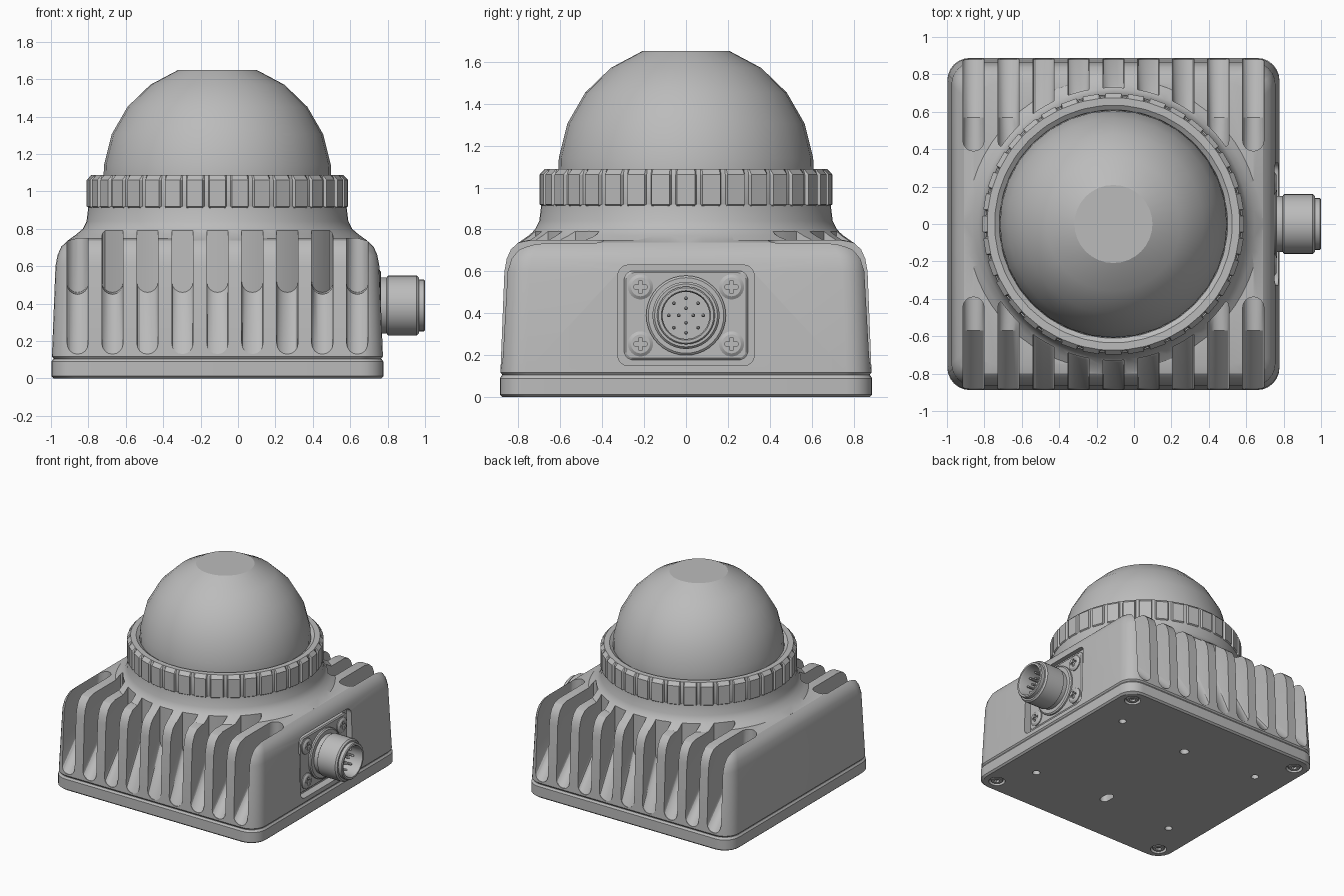
import bpy, bmesh
from math import sin, cos, tau, sqrt, radians
from mathutils import Matrix

if "Cube" in bpy.data.objects:
    bpy.data.objects.remove(bpy.data.objects["Cube"])

grey = bpy.data.materials.new("housing_grey")
grey.use_nodes = True
grey.diffuse_color = (0.5, 0.5, 0.5, 1)
grey.node_tree.nodes["Principled BSDF"].inputs["Base Color"].default_value = (0.5, 0.5, 0.5, 1)

CX = -0.11                                   # centre of the housing in x
UP = Matrix.Translation((CX, 0, 0))
# socket frame: local x, y, z become world y, z, x
SIDE = Matrix(((0, 0, 1, 0), (1, 0, 0, 0), (0, 1, 0, 0.39), (0, 0, 0, 1)))


def add_loft(bm, loops, mat=UP, closed=False):
    """Skin a list of equal loops; cap the ends unless closed on itself."""
    rows = [[bm.verts.new(mat @ Matrix.Translation(p).to_translation()) for p in lp] for lp in loops]
    n = len(rows[0])
    pairs = list(zip(rows, rows[1:] + rows[:1])) if closed else list(zip(rows, rows[1:]))
    for a, b in pairs:
        for i in range(n):
            j = (i + 1) % n
            bm.faces.new((a[i], a[j], b[j], b[i]))
    if not closed:
        bm.faces.new(rows[0][::-1])
        bm.faces.new(rows[-1])


def finish(name, bm):
    bmesh.ops.recalc_face_normals(bm, faces=bm.faces)
    me = bpy.data.meshes.new(name)
    bm.to_mesh(me)
    bm.free()
    me.materials.append(grey)
    ob = bpy.data.objects.new(name, me)
    bpy.context.collection.objects.link(ob)
    return ob


def loft(name, loops, mat=UP, closed=False):
    bm = bmesh.new()
    add_loft(bm, loops, mat, closed)
    return finish(name, bm)


def circle(r, z, n=32, x=0, y=0):
    return [(x + r * cos(tau * i / n), y + r * sin(tau * i / n), z) for i in range(n)]


def turned(profile, n=32, x=0, y=0):
    return [circle(r, z, n, x, y) for r, z in profile]


def rrect(hx, hy, r, z, n=6):
    """Rounded rectangle loop."""
    pts = []
    for q, (sx, sy) in enumerate(((1, 1), (-1, 1), (-1, -1), (1, -1))):
        for i in range(n + 1):
            a = tau / 4 * (q + i / n)
            pts.append((sx * (hx - r) + r * cos(a), sy * (hy - r) + r * sin(a), z))
    return pts


def boolean(ob, tool, op="DIFFERENCE"):
    mod = ob.modifiers.new("cut", "BOOLEAN")
    mod.operation, mod.object, mod.solver = op, tool, "EXACT"
    bpy.context.view_layer.objects.active = ob
    bpy.ops.object.modifier_apply(modifier=mod.name)
    bpy.data.objects.remove(tool)


def smooth(ob, angle=25):
    bpy.ops.object.select_all(action="DESELECT")
    ob.select_set(True)
    bpy.context.view_layer.objects.active = ob
    bpy.ops.object.shade_smooth_by_angle(angle=radians(angle))


# Finned housing: tapered block with a flared neck
levels = [(0.875, 0.105), (0.885, 0.118), (0.866, 0.6), (0.855, 0.66), (0.835, 0.705),
          (0.80, 0.737), (0.75, 0.75)]
housing = loft("housing", [rrect(h, h, 0.12, z) for h, z in levels])
neck = loft("neck", turned([(0.78, 0.69), (0.80, 0.738), (0.755, 0.77), (0.72, 0.8),
                            (0.70, 0.84), (0.69, 0.92)], 64))
boolean(housing, neck, "UNION")

# Cooling grooves on the front and back, their inner ends following the neck
bm = bmesh.new()
W = 0.057
for side in (-1, 1):
    for k in range(-4, 5):
        loops = []
        for i in range(9):
            u = -cos(tau / 2 * i / 8)
            x = k * 0.187 + W * u
            rnd = W * (1 - sqrt(max(0, 1 - u * u)))
            end = max(0.39 + rnd, sqrt(max(0, 0.73 ** 2 - x * x)))
            knee = max(0.57, end + 0.01)
            prof = [(1.0, 0.13 + rnd), (0.88, 0.13 + rnd), (knee, 0.45 + rnd),
                    (end, 0.46 + rnd), (end, 1.0), (1.0, 1.0)]
            loops.append([(x, side * y, z) for y, z in prof])
        add_loft(bm, loops)
boolean(housing, finish("groove_cutter", bm))

# Recess for the socket
recess = loft("recess_cutter", [rrect(0.325, 0.24, 0.05, z) for z in (0.715, 0.9)], SIDE)
boolean(housing, recess)
smooth(housing)

# Base plate with holes underneath
base = loft("base_plate", [rrect(h, h, 0.12, z) for h, z in
                           ((0.875, 0), (0.888, 0.012), (0.888, 0.09), (0.878, 0.105))])
bm = bmesh.new()
for sx in (-1, 1):
    for sy in (-1, 1):
        add_loft(bm, turned([(0.028, -0.1), (0.028, 0.06)], 16, sx * 0.63, sy * 0.49))
        add_loft(bm, turned([(0.06, -0.1), (0.06, 0.03)], 20, sx * 0.77, sy * 0.77))
add_loft(bm, turned([(0.034, -0.1), (0.034, 0.06)], 16, 0, 0.44))
add_loft(bm, [[(x, y - 0.44, z) for x, y, z in rrect(0.034, 0.06, 0.033, h)] for h in (-0.1, 0.06)])
boolean(base, finish("hole_cutter", bm))
smooth(base)

# Base screws with hexagon sockets
for sx in (-1, 1):
    for sy in (-1, 1):
        screw = loft("base_screw", turned([(0.045, 0.035), (0.045, 0.008), (0.04, 0.003)], 20,
                                          sx * 0.77, sy * 0.77))
        boolean(screw, loft("hex_cutter", turned([(0.022, -0.1), (0.022, 0.02)], 6,
                                                 sx * 0.77, sy * 0.77)))
        smooth(screw)

# Clamp ring with gripping notches
N = 36
ring_levels = [(0.60, 0.91, 0), (0.68, 0.905, 0), (0.70, 0.92, 0.016), (0.70, 1.062, 0.016),
               (0.675, 1.088, 0), (0.635, 1.088, 0), (0.61, 1.07, 0), (0.60, 1.0, 0)]
loops = []
for r, z, depth in ring_levels:
    lp = []
    for i in range(N):
        for off, d in ((-0.15, 0), (-0.09, depth), (0.09, depth), (0.15, 0)):
            a = tau * (i + 0.5 + off) / N
            lp.append(((r - d) * cos(a), (r - d) * sin(a), z))
    loops.append(lp)
smooth(loft("clamp_ring", loops, closed=True), 20)

# Dome with a flat crown
R = 0.61
dome = [(R - 0.01, 0.95), (R, 1.04)] + [(R * sin(radians(t)), 1.077 + R * cos(radians(t)))
                                        for t in range(84, 19, -16)]
smooth(loft("dome", turned(dome, 32)), 24)

# Socket mounting plate and its cross-head screws
smooth(loft("socket_plate", [rrect(0.295 - c, 0.212 - c, 0.04, z) for c, z in
                             ((0, 0.70), (0, 0.738), (0.008, 0.745))], SIDE))
for sy in (-1, 1):
    for sz in (-1, 1):
        y, z = sy * 0.217, sz * 0.136
        screw = loft("socket_screw", turned([(0.06, 0.73), (0.06, 0.752), (0.045, 0.762)],
                                            24, y, z), SIDE)
        for hx, hy in ((0.03, 0.009), (0.009, 0.03)):
            slot = [[(px + y, pz + z, h) for px, pz, h in rrect(hx, hy, 0.002, d, 1)]
                    for d in (0.748, 0.8)]
            boolean(screw, loft("cross_cutter", slot, SIDE))
        smooth(screw)

# Round socket: flange, hollow barrel and contact pins
smooth(loft("socket_flange", turned([(0.19, 0.73), (0.19, 0.757), (0.18, 0.765)], 40), SIDE))
barrel = [(0.15, 0.74), (0.15, 0.795), (0.16, 0.802), (0.16, 0.955), (0.15, 0.967),
          (0.138, 0.967), (0.138, 0.994), (0.132, 1.0), (0.118, 1.0), (0.112, 0.985), (0.112, 0.86)]
smooth(loft("socket_barrel", turned(barrel, 40), SIDE))
bm = bmesh.new()
for count, radius in ((4, 0.035), (8, 0.082)):
    for _, (px, py, _z) in enumerate(circle(radius, 0, count)):
        add_loft(bm, turned([(0.009, 0.85), (0.009, 0.94), (0.004, 0.948)], 10, px, py), SIDE)
smooth(finish("contact_pins", bm))
